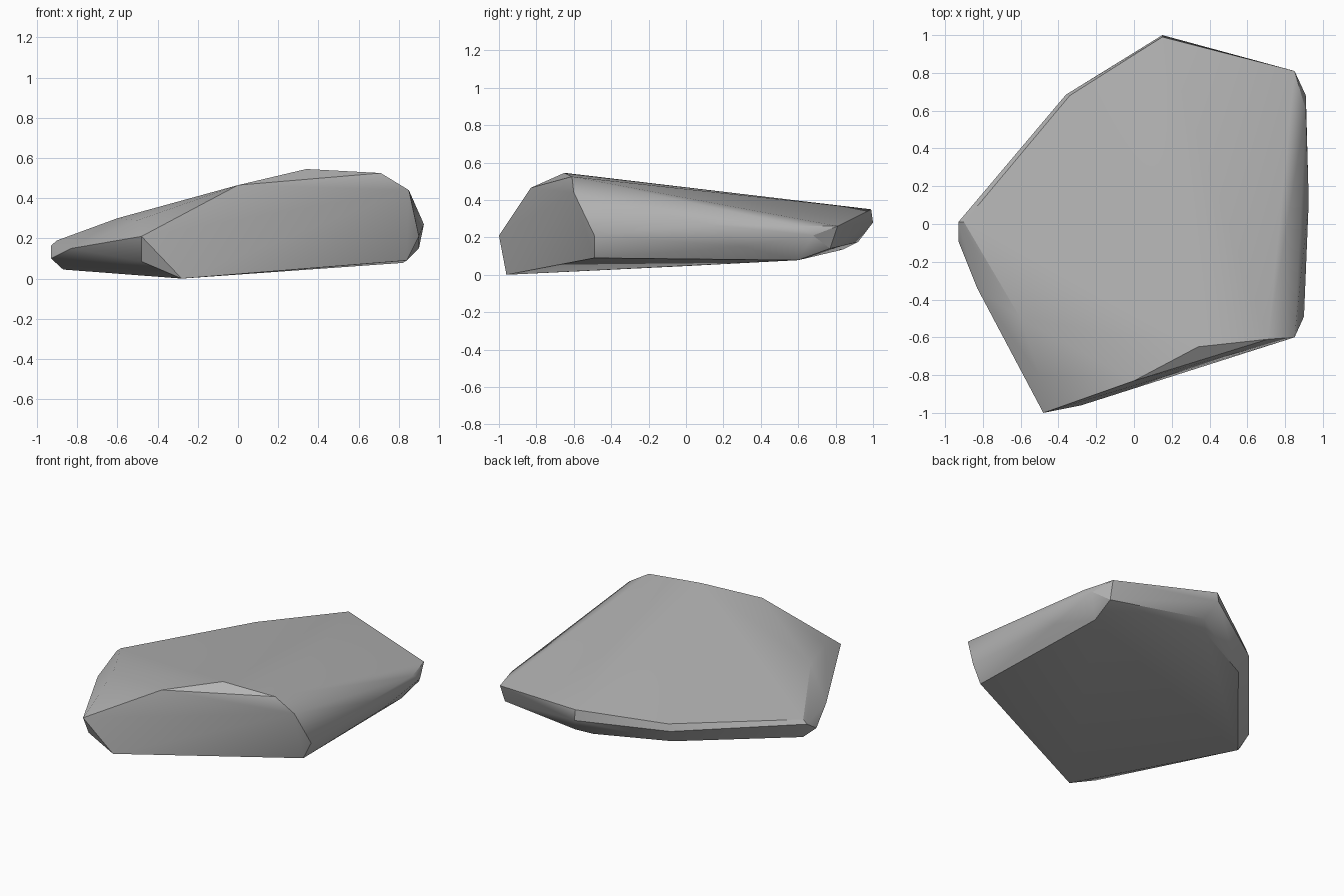
import bpy
import bmesh
import math

# Remove the default cube only
default_cube = bpy.data.objects.get("Cube")
if default_cube:
    bpy.data.objects.remove(default_cube, do_unlink=True)


def make_material(name, color):
    material = bpy.data.materials.new(name)
    material.use_nodes = True
    material.diffuse_color = color
    material.node_tree.nodes["Principled BSDF"].inputs["Base Color"].default_value = color
    return material


def build_hull(name, rings, material):
    """Wrap a convex skin around all corner points of the given rings."""
    mesh = bpy.data.meshes.new(name)
    bm = bmesh.new()
    for ring in rings:
        for corner in ring:
            bm.verts.new(corner)
    hull = bmesh.ops.convex_hull(bm, input=list(bm.verts), use_existing_faces=False)
    unused = set(hull["geom_interior"]) | set(hull["geom_unused"])
    loose = [item for item in unused if isinstance(item, bmesh.types.BMVert)]
    bmesh.ops.delete(bm, geom=loose, context="VERTS")
    bmesh.ops.recalc_face_normals(bm, faces=list(bm.faces))
    bm.to_mesh(mesh)
    bm.free()
    mesh.materials.append(material)
    stone = bpy.data.objects.new(name, mesh)
    bpy.context.collection.objects.link(stone)
    return stone


# Upper rim and crown of the slab, counter-clockwise from the front corner
top_rim = [
    (-.48, -1, .21), (0, -.83, .465), (.34, -.65, .545), (.71, -.61, .525),
    (.85, -.6, .44), (.91, .6, .26), (.85, .81, .26), (.15, .99, .35),
    (-.34, .68, .265), (-.9, .01, .19), (-.6, -.5, .3), (-.5, -.8, .29),
]

# Widest part of the side wall
side_wall = [
    (.9, -.49, .21), (.925, .12, .27), (.91, .68, .21), (.15, 1, .28),
    (-.36, .685, .22), (-.93, .01, .165), (-.93, -.09, .1), (-.83, -.34, .15),
]

# Underside, rising away from its lowest corner at the front
underside = [
    (-.28, -.96, 0), (.84, -.49, .09), (.9, .3, .15), (.82, .6, .078),
    (.84, .77, .14), (.2, .92, .175), (.12, .84, .135), (-.33, .62, .12),
    (-.87, -.03, .045), (-.48, -.94, .085),
]

grey_stone = make_material("grey stone", (.45, .45, .45, 1))
slab = build_hull("rock_slab", [top_rim, side_wall, underside], grey_stone)

# Soft worn faces with crisp broken edges
bpy.ops.object.select_all(action="DESELECT")
slab.select_set(True)
bpy.context.view_layer.objects.active = slab
bpy.ops.object.shade_smooth_by_angle(angle=math.radians(30))
